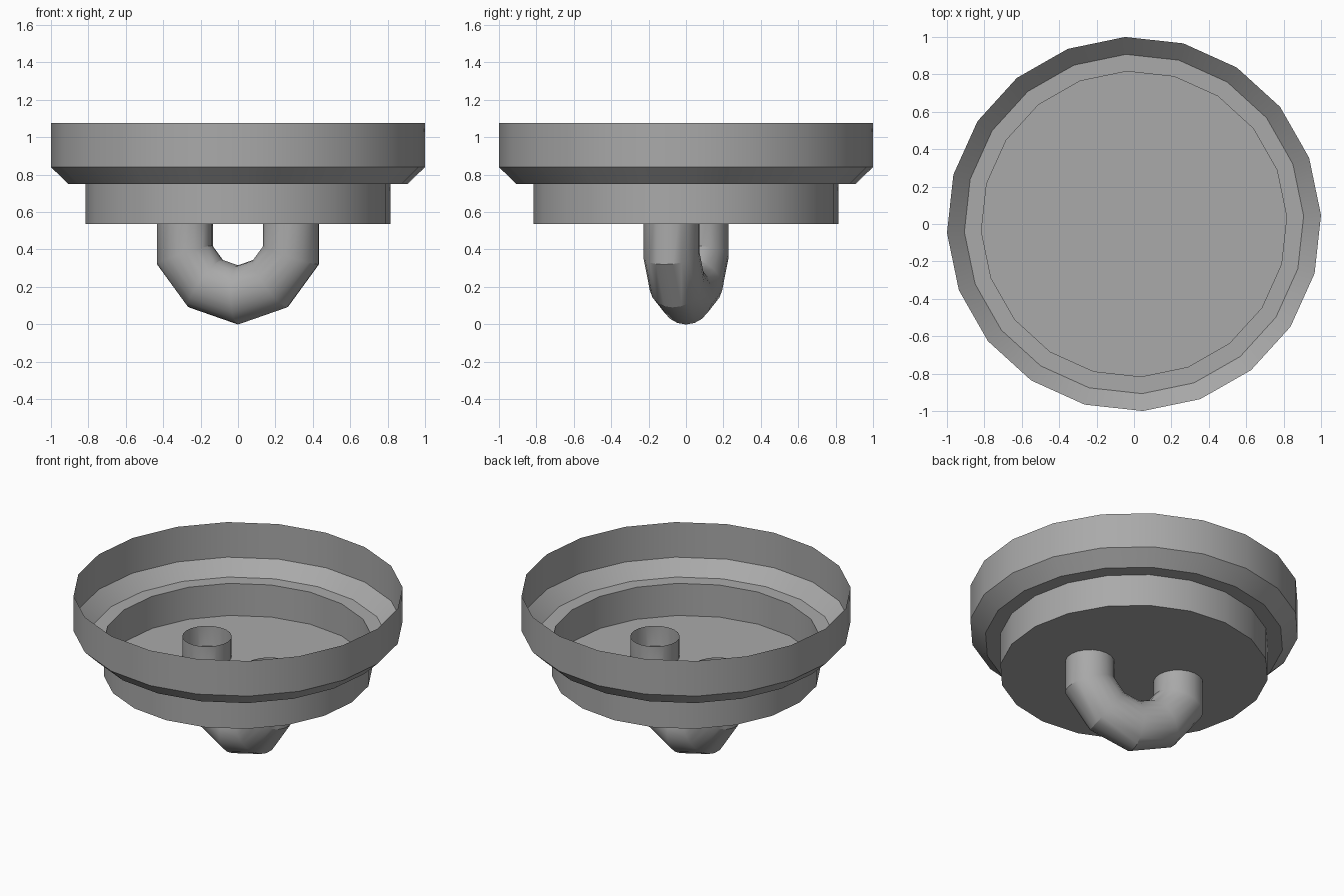
import bpy
import bmesh
from math import cos, sin, pi, radians, atan2
from mathutils import Vector

cube = bpy.data.objects.get("Cube")
if cube:
    bpy.data.objects.remove(cube, do_unlink=True)

GREY = (0.4, 0.4, 0.4, 1.0)
grey = bpy.data.materials.new("plain grey")
grey.use_nodes = True
grey.diffuse_color = GREY
grey.node_tree.nodes["Principled BSDF"].inputs["Base Color"].default_value = GREY


def skin(bm, rings):
    """Join consecutive rings of vertices with quads."""
    for a, b in zip(rings, rings[1:]):
        n = len(a)
        for i in range(n):
            j = (i + 1) % n
            bm.faces.new((a[i], a[j], b[j], b[i]))


def finish(bm, name, turn):
    mesh = bpy.data.meshes.new(name)
    bm.to_mesh(mesh)
    bm.free()
    mesh.materials.append(grey)
    obj = bpy.data.objects.new(name, mesh)
    obj.rotation_euler.z = radians(turn)
    bpy.context.collection.objects.link(obj)
    bpy.ops.object.select_all(action='DESELECT')
    obj.select_set(True)
    bpy.context.view_layer.objects.active = obj
    bpy.ops.object.shade_smooth_by_angle(angle=radians(30))
    return obj


# Basin: thin open shell with a stepped profile and a flat floor
SIDES = 20
profile = [(0.817, 0.535), (0.817, 0.75), (0.908, 0.75), (1.001, 0.84), (1.001, 1.075)]
bm = bmesh.new()
rings = [[bm.verts.new((r * cos(2 * pi * i / SIDES), r * sin(2 * pi * i / SIDES), z))
          for i in range(SIDES)] for r, z in profile]
skin(bm, rings)
bm.faces.new(rings[0][::-1])
finish(bm, "basin", 2.7)

# Drain pipe: mitred U bend whose open ends rise through the floor
PIPE_SIDES = 20
RADIUS = 0.15
half = [(0.295, 0.67), (0.295, 0.37), (0.18, 0.2175)]
path = [Vector(p) for p in half + [(0, 0.157)] + [(-u, z) for u, z in half[::-1]]]
bm = bmesh.new()
rings = []
for k, p in enumerate(path):
    before = (p - path[k - 1]).normalized() if k else None
    after = (path[k + 1] - p).normalized() if k + 1 < len(path) else before
    before = before or after
    tangent = (before + after).normalized()
    across = Vector((tangent.y, -tangent.x)) * RADIUS / tangent.dot(before)
    ring = []
    for i in range(PIPE_SIDES):
        a = 2 * pi * i / PIPE_SIDES
        flat = p + across * cos(a)
        ring.append(bm.verts.new((flat.x, RADIUS * sin(a), flat.y)))
    rings.append(ring)
skin(bm, rings)
bmesh.ops.recalc_face_normals(bm, faces=bm.faces)
pipe = finish(bm, "drain_pipe", -15.3)
bpy.ops.object.shade_smooth_by_angle(angle=radians(50))
